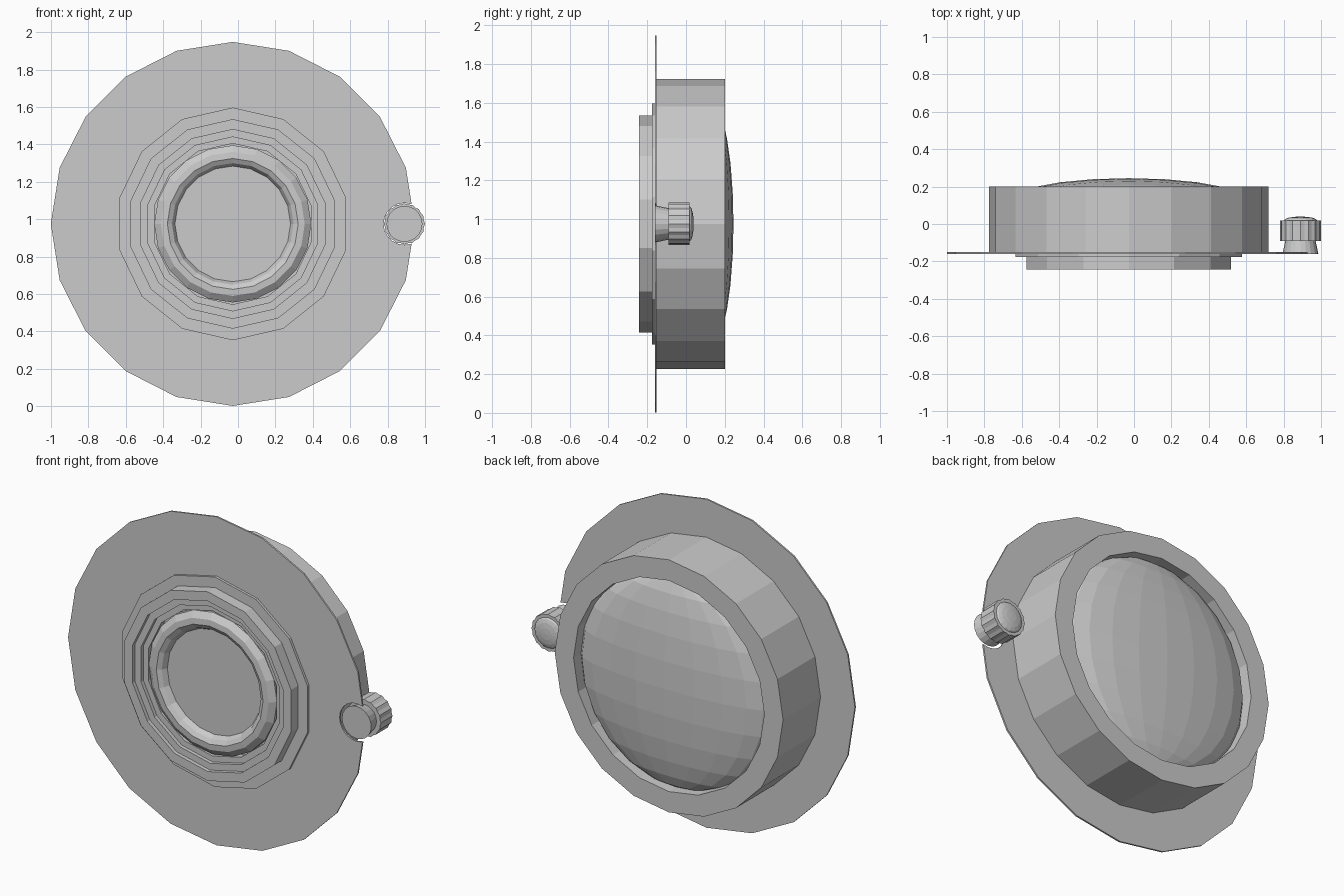
import bpy, bmesh
from math import sin, cos, pi

if "Cube" in bpy.data.objects:
    bpy.data.objects.remove(bpy.data.objects["Cube"])

CX, CZ = -0.028, 0.975      # main axis (parallel to y)
KX, KZ = 0.89, 0.975        # knob axis


def lathe(name, profile, sides, cx=CX, cz=CZ, closed=False, flute=0.0):
    """Spin (radius, y) points about a y-parallel axis, first vertex at the top."""
    bm = bmesh.new()
    rings = []
    for r, y in profile:
        ring = []
        for i in range(sides):
            a = 2 * pi * i / sides
            q = r - (flute if i % 2 else 0)
            ring.append(bm.verts.new((cx + q * sin(a), y, cz + q * cos(a))))
        rings.append(ring)
    pairs = list(zip(rings, rings[1:]))
    if closed:
        pairs.append((rings[-1], rings[0]))
    for a, b in pairs:
        for i in range(sides):
            j = (i + 1) % sides
            bm.faces.new((a[i], a[j], b[j], b[i]))
    if not closed:
        for end, r in ((rings[0], profile[0][0]), (rings[-1], profile[-1][0])):
            if r > 0:
                bm.faces.new(end)
    bmesh.ops.remove_doubles(bm, verts=bm.verts, dist=1e-5)
    bmesh.ops.recalc_face_normals(bm, faces=bm.faces)
    return finish(name, bm)


def finish(name, bm):
    me = bpy.data.meshes.new(name)
    bm.to_mesh(me)
    bm.free()
    ob = bpy.data.objects.new(name, me)
    bpy.context.collection.objects.link(ob)
    return ob


# thin flange with a round notch for the knob
flange = lathe("flange", [(0.973, -0.161), (0.973, -0.151)], 20)
cutter = lathe("notch_cutter", [(0.112, -0.3), (0.112, 0.1)], 20, KX, KZ)
cutter.hide_render = True
cutter.hide_set(True)
cut = flange.modifiers.new("notch", "BOOLEAN")
cut.operation = "DIFFERENCE"
cut.object = cutter
cut.solver = "EXACT"

# rear drum with its open rim
lathe("drum", [(0.748, -0.151), (0.748, 0.2), (0.625, 0.2), (0.625, 0.1),
               (0.0, 0.1)], 20)

# bulging rear glass: half of a flattened sphere
bm = bmesh.new()
bmesh.ops.create_uvsphere(bm, u_segments=20, v_segments=12, radius=1)
bmesh.ops.delete(bm, geom=[v for v in bm.verts if v.co.y < -0.01], context="VERTS")
for v in bm.verts:
    v.co = (CX + 0.625 * v.co.x, 0.13 + 0.115 * v.co.y, CZ + 0.625 * v.co.z)
finish("rear_glass", bm)

# front collar stepping down towards the lens
lathe("front_collar", [(0.622, -0.16), (0.622, -0.176), (0.56, -0.176),
                       (0.56, -0.243), (0.505, -0.243), (0.505, -0.22),
                       (0.465, -0.22), (0.465, -0.198), (0.43, -0.198),
                       (0.43, -0.16)], 14, closed=True)

# rounded lens ring and flat front glass
lathe("lens_ring", [(0.42, -0.16), (0.42, -0.195), (0.385, -0.222), (0.35, -0.225),
                    (0.325, -0.21), (0.308, -0.178), (0.308, -0.16)], 20, closed=True)
lathe("front_glass", [(0.31, -0.18), (0.31, -0.165)], 20)

# side knob: tapered stem, fluted grip, domed cap
lathe("knob_stem", [(0.096, -0.161), (0.08, -0.085)], 20, KX, KZ)
lathe("knob_grip", [(0.11, -0.09), (0.11, 0.018)], 32, KX, KZ, flute=0.005)
lathe("knob_cap", [(0.09, 0.015)] +
      [(0.09 * cos(t * pi / 8), 0.018 + 0.022 * sin(t * pi / 8)) for t in range(4)] +
      [(0.0, 0.04)], 16, KX, KZ)
